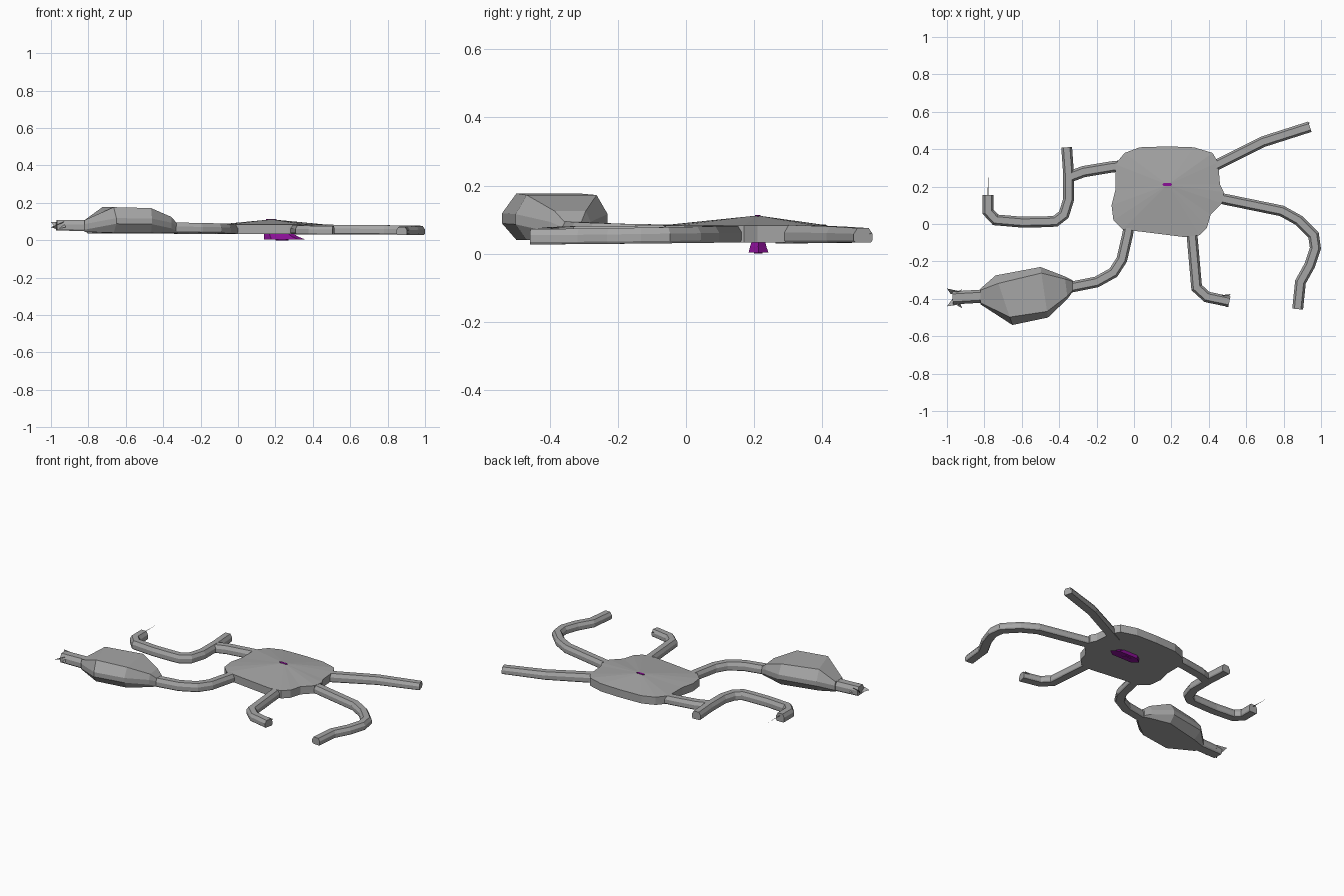
import bpy, bmesh, math
from mathutils import Vector

if "Cube" in bpy.data.objects:
    bpy.data.objects.remove(bpy.data.objects["Cube"])


def material(name, col):
    m = bpy.data.materials.new(name)
    m.diffuse_color = (*col, 1)
    m.use_nodes = True
    m.node_tree.nodes["Principled BSDF"].inputs["Base Color"].default_value = m.diffuse_color
    return m


GREY = material("grey", (0.38, 0.38, 0.38))
PURPLE = material("purple", (0.26, 0.005, 0.31))


def loft(name, rings, mat, apex=None):
    """Skin closed rings of equal size, capped at both ends (or drawn to an apex)."""
    bm = bmesh.new()
    rows = [[bm.verts.new(p) for p in r] for r in rings]
    n = len(rows[0])
    for a, b in zip(rows, rows[1:]):
        for i in range(n):
            j = (i + 1) % n
            bm.faces.new((a[i], a[j], b[j], b[i]))
    bm.faces.new(rows[0][::-1])
    if apex:
        top = bm.verts.new(apex)
        for i in range(n):
            bm.faces.new((rows[-1][i], rows[-1][(i + 1) % n], top))
    else:
        bm.faces.new(rows[-1])
    bmesh.ops.recalc_face_normals(bm, faces=bm.faces)
    me = bpy.data.meshes.new(name)
    bm.to_mesh(me)
    bm.free()
    me.materials.append(mat)
    ob = bpy.data.objects.new(name, me)
    bpy.context.collection.objects.link(ob)
    return ob


# Arm cross-section: flat base, upright sides, bevelled top (across, up)
SECTION = [(-.42, 0), (.42, 0), (.5, .15), (.5, .6), (.3, 1), (-.3, 1), (-.5, .6), (-.5, .15)]


def arm(name, path, z0, z1, w=0.058):
    """Mitred flat tube; z0 and z1 are (base, top) heights at the two ends."""
    pts = [Vector(p) for p in path]
    rings = []
    for i, p in enumerate(pts):
        d1 = (p - pts[max(i - 1, 0)]).normalized()
        d2 = (pts[min(i + 1, len(pts) - 1)] - p).normalized()
        t = (d1 + d2).normalized()
        side = Vector((-t.y, t.x)) / max(0.6, t.dot(d1 if i else d2))
        f = i / (len(pts) - 1)
        lo, hi = (a + (b - a) * f for a, b in zip(z0, z1))
        rings.append([(p.x + side.x * u * w, p.y + side.y * u * w, lo + (hi - lo) * v)
                      for u, v in SECTION])
    return loft(name, rings, GREY)


# Body: rounded slab with a shallow conical roof
outline = [(.03, .41), (.18, .415), (.32, .41), (.42, .38), (.45, .33), (.46, .21), (.48, .17),
           (.47, .11), (.41, .05), (.39, -.02), (.35, -.06), (.27, -.07), (.03, -.04),
           (-.06, -.03), (-.11, .02), (-.12, .10), (-.10, .18), (-.10, .32), (-.05, .38)]
loft("body", [[(x, y, .033) for x, y in outline], [(x, y, .083) for x, y in outline]],
     GREY, apex=(.18, .21, .112))

# Arms
arm("back_right_arm", [(.38, .285), (.69, .44), (.94, .52)], (.03, .085), (.033, .075))
arm("long_right_arm", [(.40, .15), (.79, .07), (.88, .02), (.96, -.06), (.97, -.13),
                       (.94, -.22), (.89, -.31), (.875, -.455)], (.033, .082), (.027, .072))
arm("front_arm", [(.305, 0), (.335, -.34), (.39, -.39), (.51, -.415)], (.033, .083), (.03, .075))
arm("club_arm", [(-.02, .02), (-.035, -.06), (-.065, -.19), (-.11, -.26), (-.2, -.31),
                 (-.35, -.34)], (.033, .083), (.042, .095))
arm("left_link_arm", [(-.05, .312), (-.12, .305), (-.27, .28), (-.35, .25)],
    (.033, .083), (.035, .085), .06)
arm("left_hook_arm", [(-.36, .41), (-.35, .27), (-.35, .13), (-.375, .05), (-.42, .015),
                      (-.47, .012), (-.6, .01), (-.74, .022), (-.78, .065), (-.78, .155)],
    (.035, .085), (.035, .088))


# Club: faceted swelling, each ring set by a back point, a front point and heights
def club_ring(back, front, lo, hi, k):
    b, f = Vector(back), Vector(front)
    mid = (lo + hi) / 2
    spec = [(0, mid - .02), (k, lo), (1 - k, lo), (1, mid - .02), (1, mid + .01),
            (1 - k, hi), (k, hi), (0, mid + .01)]
    return [(*b.lerp(f, t), z) for t, z in spec]


loft("club", [club_ring((-.33, -.30), (-.33, -.365), .042, .095, .1),
              club_ring((-.37, -.28), (-.355, -.40), .042, .125, .12),
              club_ring((-.50, -.23), (-.46, -.50), .04, .172, .12),
              club_ring((-.74, -.275), (-.65, -.54), .04, .177, .16),
              club_ring((-.82, -.345), (-.82, -.43), .045, .108, .1)], GREY)
arm("club_tip", [(-.80, -.385), (-.97, -.395)], (.048, .107), (.053, .108), .07)


# Ragged little fins at the arm ends
def fins(name, corners):
    for i, (a, b, c) in enumerate(corners):
        me = bpy.data.meshes.new(name)
        me.from_pydata([a, b, c], [], [(0, 1, 2)])
        me.materials.append(GREY)
        bpy.context.collection.objects.link(bpy.data.objects.new(f"{name}_{i}", me))


fins("club_fin", [((-.93, -.36, .10), (-1, -.345, .098), (-.98, -.375, .07)),
                  ((-.93, -.43, .10), (-1, -.44, .07), (-.97, -.40, .06)),
                  ((-.97, -.37, .06), (-.92, -.35, .07), (-.93, -.37, .09)),
                  ((-.97, -.42, .06), (-.92, -.45, .07), (-.93, -.42, .09))])
fins("front_arm_fin", [((.47, -.38, .07), (.515, -.375, .065), (.5, -.40, .05)),
                       ((.46, -.43, .06), (.50, -.445, .055), (.5, -.41, .05))])
fins("back_arm_fin", [((.90, .53, .06), (.94, .545, .06), (.93, .52, .05))])
fins("hook_sliver", [((-.783, .15, .075), (-.777, .15, .075), (-.78, .28, .075))])


# Mouth under the body: flared six-sided plug, and its small stub through the roof
def hexring(x0, x1, y0, y1, z):
    m, d = (y0 + y1) / 2, (x1 - x0) * .18
    return [(x0, m, z), (x0 + d, y0, z), (x1 - d, y0, z), (x1, m, z), (x1 - d, y1, z), (x0 + d, y1, z)]


loft("mouth", [hexring(.14, .36, .184, .242, 0.004), hexring(.14, .32, .188, .236, .02),
               hexring(.14, .29, .194, .231, .04)], PURPLE)
loft("mouth_foot", [hexring(.20, .27, .20, .225, 0), hexring(.20, .27, .20, .225, .01)], PURPLE)
loft("mouth_stub", [hexring(.15, .205, .203, .219, .09), hexring(.15, .205, .203, .219, .113)], PURPLE)
